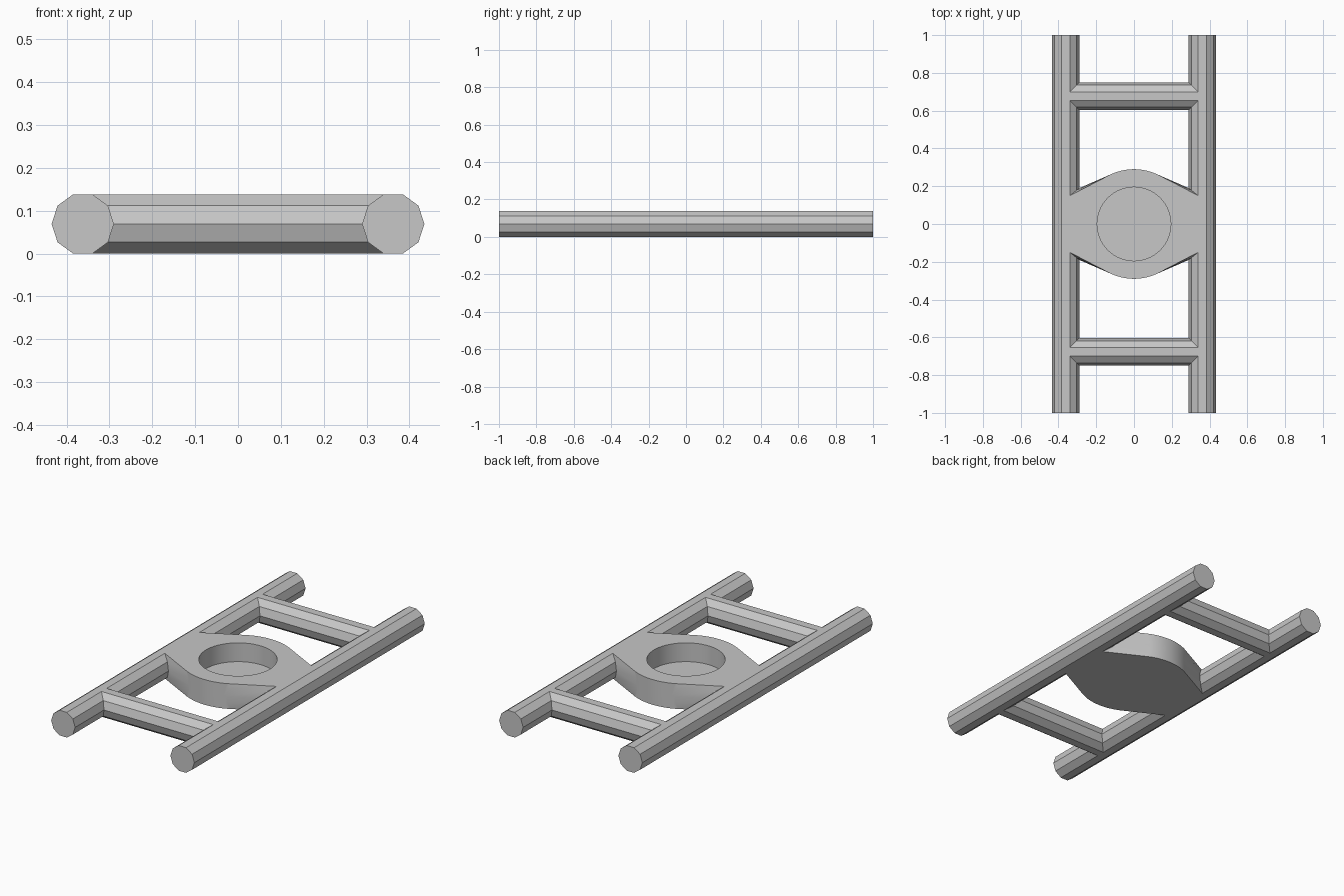
import bpy, bmesh
from math import sin, cos, pi, atan2, acos, hypot, radians
from mathutils import Matrix

if "Cube" in bpy.data.objects:
    bpy.data.objects.remove(bpy.data.objects["Cube"], do_unlink=True)

R = 0.0727                     # bar radius
SIDES = 10
ZC = R * sin(radians(72))      # bar axis height, flats rest on the ground
RAIL_X = 0.435 - R
BOSS_R, HOLE_R = 0.29, 0.195
FLOOR_Z = 0.035

grey = bpy.data.materials.new("light grey")
grey.use_nodes = True
colour = (0.57, 0.57, 0.57, 1)
grey.diffuse_color = colour
grey.node_tree.nodes["Principled BSDF"].inputs["Base Color"].default_value = colour


def finish(bm, name, smooth=False):
    bmesh.ops.recalc_face_normals(bm, faces=bm.faces)
    mesh = bpy.data.meshes.new(name)
    bm.to_mesh(mesh)
    bm.free()
    mesh.materials.append(grey)
    obj = bpy.data.objects.new(name, mesh)
    bpy.context.collection.objects.link(obj)
    if smooth:
        bpy.ops.object.select_all(action='DESELECT')
        obj.select_set(True)
        bpy.context.view_layer.objects.active = obj
        bpy.ops.object.shade_smooth_by_angle(angle=radians(25))
    return obj


def bar(name, length, centre, along_x=False):
    """Ten-sided bar lying along y, or along x."""
    bm = bmesh.new()
    bmesh.ops.create_cone(bm, cap_ends=True, segments=SIDES, radius1=R,
                          radius2=R, depth=length)
    # put a corner of the section on the horizontal mid-line
    first = max(bm.verts, key=lambda v: v.co.x)
    turn = Matrix.Rotation(-atan2(first.co.y, first.co.x), 4, 'Z')
    lay = Matrix.Rotation(pi / 2, 4, 'X')
    swing = Matrix.Rotation(pi / 2 if along_x else 0, 4, 'Z')
    bm.transform(Matrix.Translation(centre) @ swing @ lay @ turn)
    return finish(bm, name)


# Side rails
for side, s in (("left", 1), ("right", -1)):
    bar(side + "_rail", 2, (s * RAIL_X, 0, ZC))

# Cross rungs, ending where the rail tops begin
RUNG_END = RAIL_X - R * cos(radians(72))
for end, s in (("back", 1), ("front", -1)):
    bar(end + "_rung", 2 * RUNG_END, (0, s * 0.677, ZC), along_x=True)


def plate_outline(x, y, steps=20):
    """Arc of the boss with straight tangents running out to the rails."""
    a = atan2(y, x) + acos(BOSS_R / hypot(x, y))
    arc = [a + (pi - 2 * a) * i / steps for i in range(steps + 1)]
    half = [(x, y)] + [(BOSS_R * cos(t), BOSS_R * sin(t)) for t in arc] + [(-x, y)]
    return half + [(-px, -py) for px, py in half]


# Centre plate: outlines stacked to follow the inner faces of the rails
bm = bmesh.new()


def ring(points, z):
    return [bm.verts.new((x, y, z)) for x, y in points]


def wall(low, high):
    n = len(low)
    for i in range(n):
        j = (i + 1) % n
        bm.faces.new((low[i], low[j], high[j], high[i]))


levels = []
for k in (-2, -1, 0, 1, 2):
    t = 2 * pi * k / SIDES
    x = RAIL_X - R * cos(t)
    levels.append(ring(plate_outline(x, 0.15 + (RUNG_END - x) * 0.8), ZC + R * sin(t)))
for low, high in zip(levels, levels[1:]):
    wall(low, high)
bm.faces.new(levels[0])

# Round blind socket in the plate
circle = [(HOLE_R * cos(2 * pi * i / 64), HOLE_R * sin(2 * pi * i / 64)) for i in range(64)]
floor, rim = ring(circle, FLOOR_Z), ring(circle, 2 * ZC)
wall(floor, rim)
bm.faces.new(floor)
open_edges = [e for e in bm.edges if e.is_boundary]
bmesh.ops.triangle_fill(bm, edges=open_edges, use_beauty=True, normal=(0, 0, 1))
finish(bm, "centre_plate", smooth=True)
